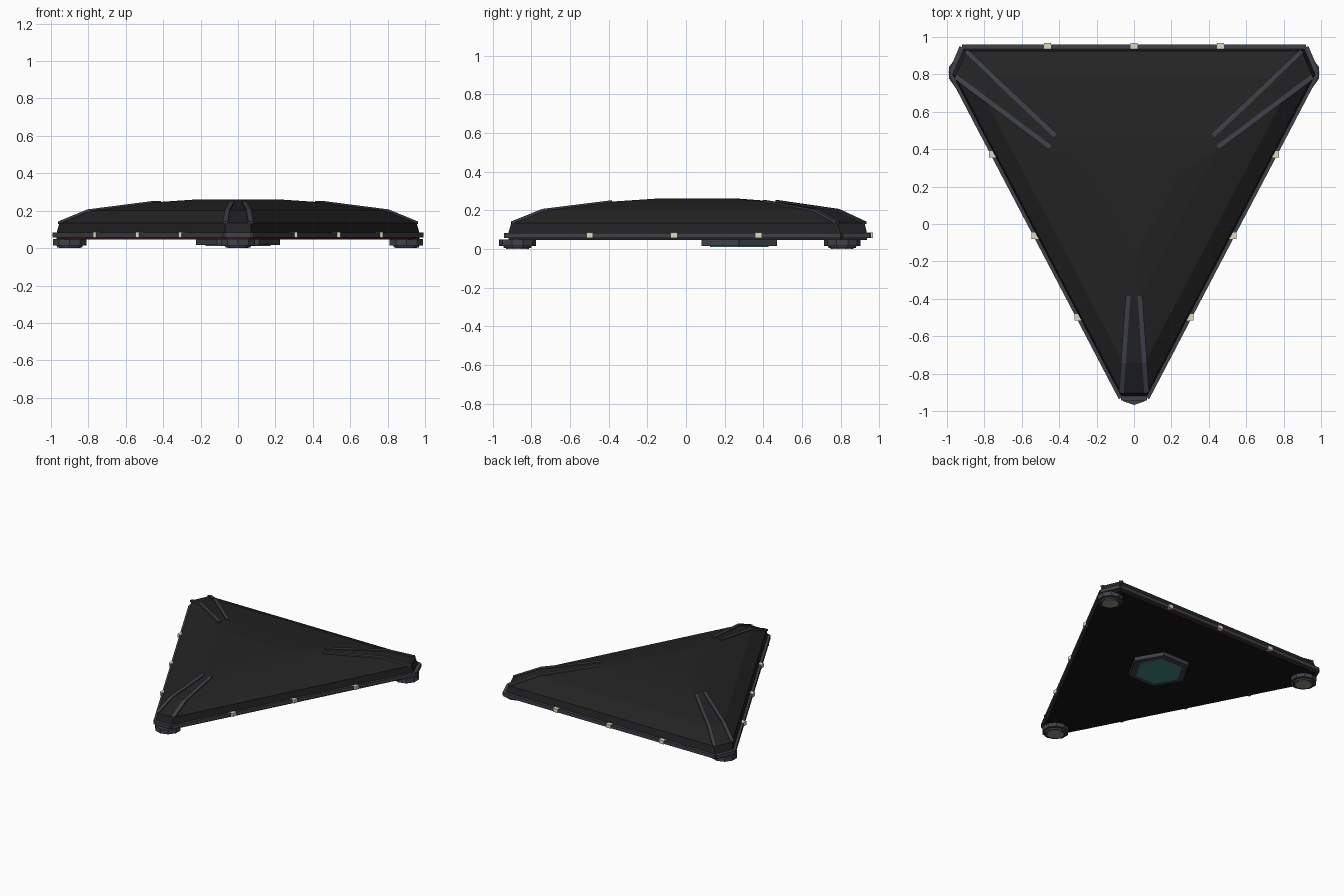
import bpy, bmesh, math
from mathutils import Vector

if "Cube" in bpy.data.objects:
    bpy.data.objects.remove(bpy.data.objects["Cube"])


def material(name, rgb):
    m = bpy.data.materials.new(name)
    m.diffuse_color = (*rgb, 1)
    m.use_nodes = True
    m.node_tree.nodes["Principled BSDF"].inputs["Base Color"].default_value = m.diffuse_color
    return m


HULL = material("hull black", (0.017, 0.017, 0.017))
BELLY = material("belly black", (0.008, 0.008, 0.008))
TRIM = material("slate trim", (0.05, 0.053, 0.066))
RED = material("dark red seam", (0.09, 0.008, 0.012))
CREAM = material("cream light", (0.72, 0.70, 0.56))
TEAL = material("teal glow", (0.06, 0.24, 0.21))
GREY = material("warm grey emitter", (0.28, 0.27, 0.24))

# Triangle outline with clipped corners, counter-clockwise
OUTLINE = [(0.07, -0.935), (0.985, 0.81), (0.925, 0.95),
           (-0.925, 0.95), (-0.985, 0.81), (-0.07, -0.935)]
CENTRE_Y = 0.075
# (scale, height) of each hull ring from the bottom up
RINGS = [(0.985, 0.045), (0.985, 0.052), (0.985, 0.08), (0.97, 0.135),
         (0.81, 0.20), (0.455, 0.245), (0.23, 0.26)]


def ring_point(i, scale, z):
    x, y = OUTLINE[i % 6]
    return Vector((x * scale, CENTRE_Y + (y - CENTRE_Y) * scale, z))


def add_object(name, bm, *mats):
    bmesh.ops.recalc_face_normals(bm, faces=bm.faces)
    me = bpy.data.meshes.new(name)
    bm.to_mesh(me)
    bm.free()
    for m in mats:
        me.materials.append(m)
    ob = bpy.data.objects.new(name, me)
    bpy.context.collection.objects.link(ob)
    return ob


def bar(name, points, w, h, mat):
    """Rectangular bar swept along points, closed at both ends."""
    bm = bmesh.new()
    d = (points[-1] - points[0]).normalized()
    side = d.cross(Vector((0, 0, 1))).normalized() * w / 2
    up = Vector((0, 0, h / 2))
    loops = [[bm.verts.new(p + a * side + b * up)
              for a, b in ((-1, -1), (1, -1), (1, 1), (-1, 1))] for p in points]
    for r, s in zip(loops, loops[1:]):
        for k in range(4):
            bm.faces.new((r[k], r[(k + 1) % 4], s[(k + 1) % 4], s[k]))
    bm.faces.new(loops[0])
    bm.faces.new(loops[-1])
    return add_object(name, bm, mat)


def disc(name, x, y, z0, z1, r_low, r_high, sides, turn, mat):
    bm = bmesh.new()
    loops = []
    for z, r in ((z0, r_low), (z1, r_high)):
        loops.append([bm.verts.new((x + r * math.cos(turn + math.tau * k / sides),
                                    y + r * math.sin(turn + math.tau * k / sides), z))
                      for k in range(sides)])
    for k in range(sides):
        j = (k + 1) % sides
        bm.faces.new((loops[0][k], loops[0][j], loops[1][j], loops[1][k]))
    for loop in loops:
        bm.faces.new(loop)
    return add_object(name, bm, mat)


# Hull: stacked rings, dark belly and a thin red seam at the bottom
bm = bmesh.new()
loops = [[bm.verts.new(ring_point(i, s, z)) for i in range(6)] for s, z in RINGS]
for n, (r, s) in enumerate(zip(loops, loops[1:])):
    for k in range(6):
        f = bm.faces.new((r[k], r[(k + 1) % 6], s[(k + 1) % 6], s[k]))
        f.material_index = 2 if n == 0 else 0
bm.faces.new(loops[0]).material_index = 1
bm.faces.new(loops[-1])
add_object("hull", bm, HULL, BELLY, RED)

# Edge trim around the outline
for i in range(6):
    bar("edge_trim", [ring_point(i, 0.995, 0.07), ring_point(i + 1, 0.995, 0.07)],
        0.026, 0.026, TRIM)

# Ribs running up the hull from every clipped corner
for i in range(6):
    bar("corner_rib", [ring_point(i, s, z) for s, z in RINGS[3:6]], 0.026, 0.014, TRIM)

# Three small lights on each long side
for i in (0, 2, 4):
    a, b = ring_point(i, 1, 0.071), ring_point(i + 1, 1, 0.071)
    for t in (0.25, 0.5, 0.75):
        p = a.lerp(b, t)
        bar("edge_light", [p - Vector((0.02, 0, 0)), p + Vector((0.02, 0, 0))],
            0.034, 0.028, CREAM)

# Landing thrusters under the corners
for x, y in ((0, -0.872), (0.9, 0.808), (-0.9, 0.808)):
    disc("thruster_housing", x, y, 0.015, 0.05, 0.095, 0.095, 10, math.pi / 2, TRIM)
    disc("thruster_rim", x, y, 0.004, 0.016, 0.07, 0.074, 10, math.pi / 2, TRIM)
    disc("thruster_emitter", x, y, 0.0, 0.006, 0.06, 0.06, 10, math.pi / 2, GREY)

# Hexagonal belly port
disc("belly_port_frame", 0, 0.275, 0.016, 0.048, 0.225, 0.225, 6, 0, TRIM)
disc("belly_port_glow", 0, 0.275, 0.011, 0.018, 0.175, 0.175, 6, 0, TEAL)
